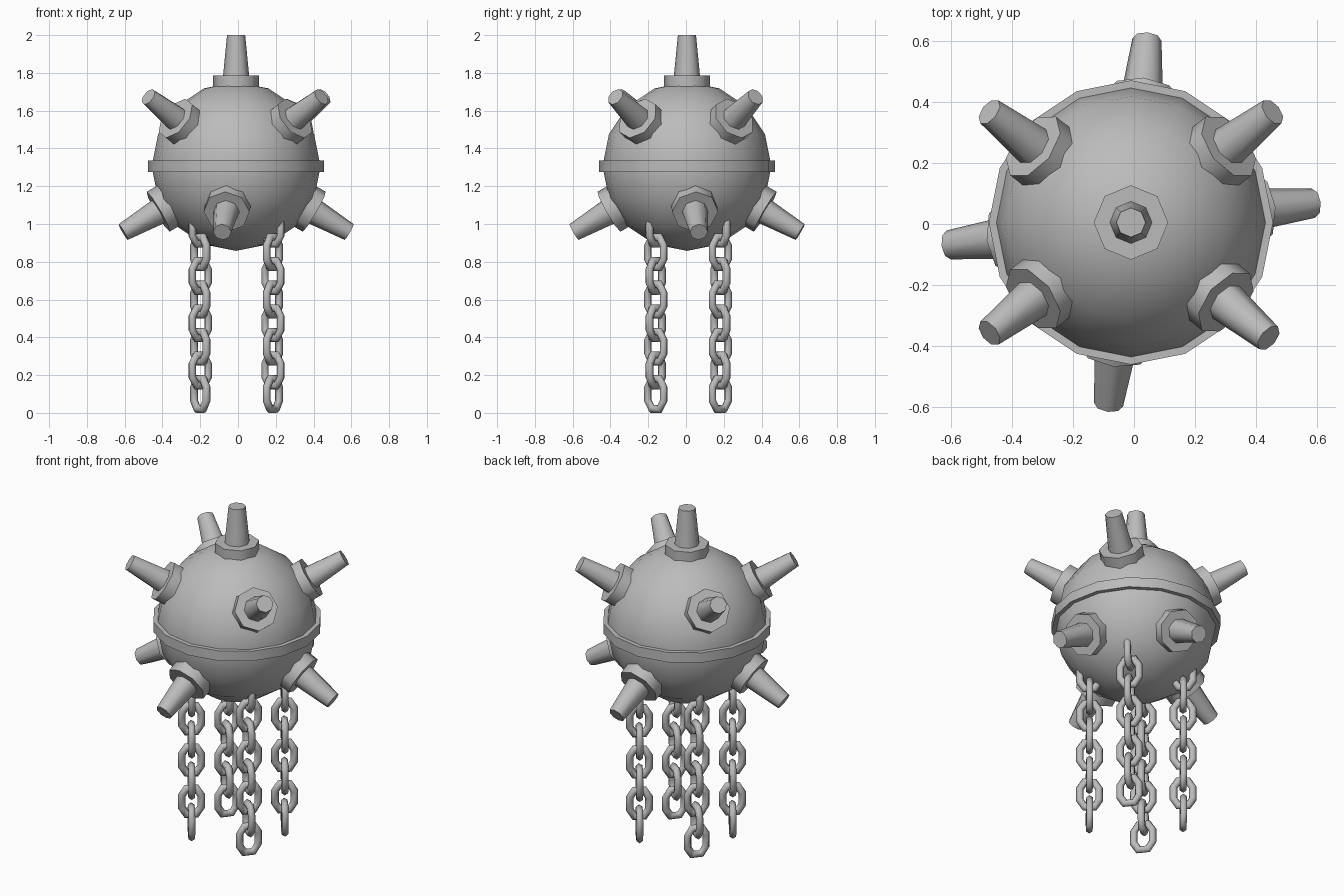
import bpy, bmesh, math
from mathutils import Matrix, Vector

if "Cube" in bpy.data.objects:
    bpy.data.objects.remove(bpy.data.objects["Cube"])

CENTER = Vector((-0.01, 0.005, 1.305))
R = 0.447

metal = bpy.data.materials.new("grey_metal")
metal.diffuse_color = (0.5, 0.5, 0.5, 1)
metal.use_nodes = True
metal.node_tree.nodes["Principled BSDF"].inputs["Base Color"].default_value = metal.diffuse_color


def finish(bm, name, angle=50):
    bmesh.ops.recalc_face_normals(bm, faces=bm.faces)
    me = bpy.data.meshes.new(name)
    bm.to_mesh(me)
    bm.free()
    me.materials.append(metal)
    ob = bpy.data.objects.new(name, me)
    bpy.context.collection.objects.link(ob)
    bpy.ops.object.select_all(action='DESELECT')
    ob.select_set(True)
    bpy.context.view_layer.objects.active = ob
    bpy.ops.object.shade_smooth_by_angle(angle=math.radians(angle))
    return ob


def frustum(bm, r1, r2, z1, z2, sides, matrix):
    m = matrix @ Matrix.Translation((0, 0, (z1 + z2) / 2))
    bmesh.ops.create_cone(bm, cap_ends=True, segments=sides, radius1=r1,
                          radius2=r2, depth=z2 - z1, matrix=m)


# Ball
bm = bmesh.new()
bmesh.ops.create_uvsphere(bm, u_segments=16, v_segments=8, radius=R,
                          matrix=Matrix.Translation(CENTER))
finish(bm, "ball")

# Band around the middle
bm = bmesh.new()
frustum(bm, 0.466, 0.466, -0.03, 0.03, 16, Matrix.Translation(CENTER))
finish(bm, "middle_band")


# Spikes with collars, pointing away from the centre
def spike(name, azimuth, elevation):
    a, e = math.radians(azimuth), math.radians(elevation)
    d = Vector((math.cos(e) * math.cos(a), math.cos(e) * math.sin(a), math.sin(e)))
    m = Matrix.Translation(CENTER)
    if elevation < 90:
        m = m @ d.to_track_quat('Z', 'Y').to_matrix().to_4x4()
    bm = bmesh.new()
    frustum(bm, 0.122, 0.122, 0.39, 0.48, 8, m)
    frustum(bm, 0.071, 0.048, 0.46, 0.695, 8, m)
    finish(bm, name)


spike("top_spike", 0, 90)
for i, az in enumerate((38, 142, 218, 320)):
    spike(f"upper_spike_{i + 1}", az, 32)
for i, az in enumerate((6, 85, 187, 263)):
    spike(f"lower_spike_{i + 1}", az, -30)


# Chain link: a six-sided tube swept around an eight-cornered loop
LOOP = [(0.053, -0.036), (0.053, 0.036), (0.026, 0.079), (-0.026, 0.079),
        (-0.053, 0.036), (-0.053, -0.036), (-0.026, -0.079), (0.026, -0.079)]
TUBE = 0.021


def add_link(bm, matrix):
    n, k = len(LOOP), 6
    rings = []
    for i in range(n):
        p = Vector(LOOP[i])
        t1 = (p - Vector(LOOP[i - 1])).normalized()
        t2 = (Vector(LOOP[(i + 1) % n]) - p).normalized()
        t = (t1 + t2).normalized()
        out = Vector((t.y, -t.x)) / t.dot(t1)
        ring = []
        for j in range(k):
            a = 2 * math.pi * j / k
            q = p + out * TUBE * math.cos(a)
            ring.append(bm.verts.new(matrix @ Vector((q.x, TUBE * math.sin(a), q.y))))
        rings.append(ring)
    for i in range(n):
        r, s = rings[i], rings[(i + 1) % n]
        for j in range(k):
            h = (j + 1) % k
            bm.faces.new((r[j], r[h], s[h], s[j]))


# Four hanging chains, with each link turned a quarter from the last
for name, x, y, turn in (("chain_front_left", -0.2, -0.16, -52),
                         ("chain_front_right", 0.185, -0.16, 52),
                         ("chain_back_right", 0.185, 0.182, -52),
                         ("chain_back_left", -0.2, 0.182, 52)):
    bm = bmesh.new()
    for i in range(8):
        add_link(bm, Matrix.Translation((x, y, 0.1 + 0.125 * i))
                 @ Matrix.Rotation(math.radians(turn + 90 * (i % 2)), 4, 'Z'))
    finish(bm, name, 65)
